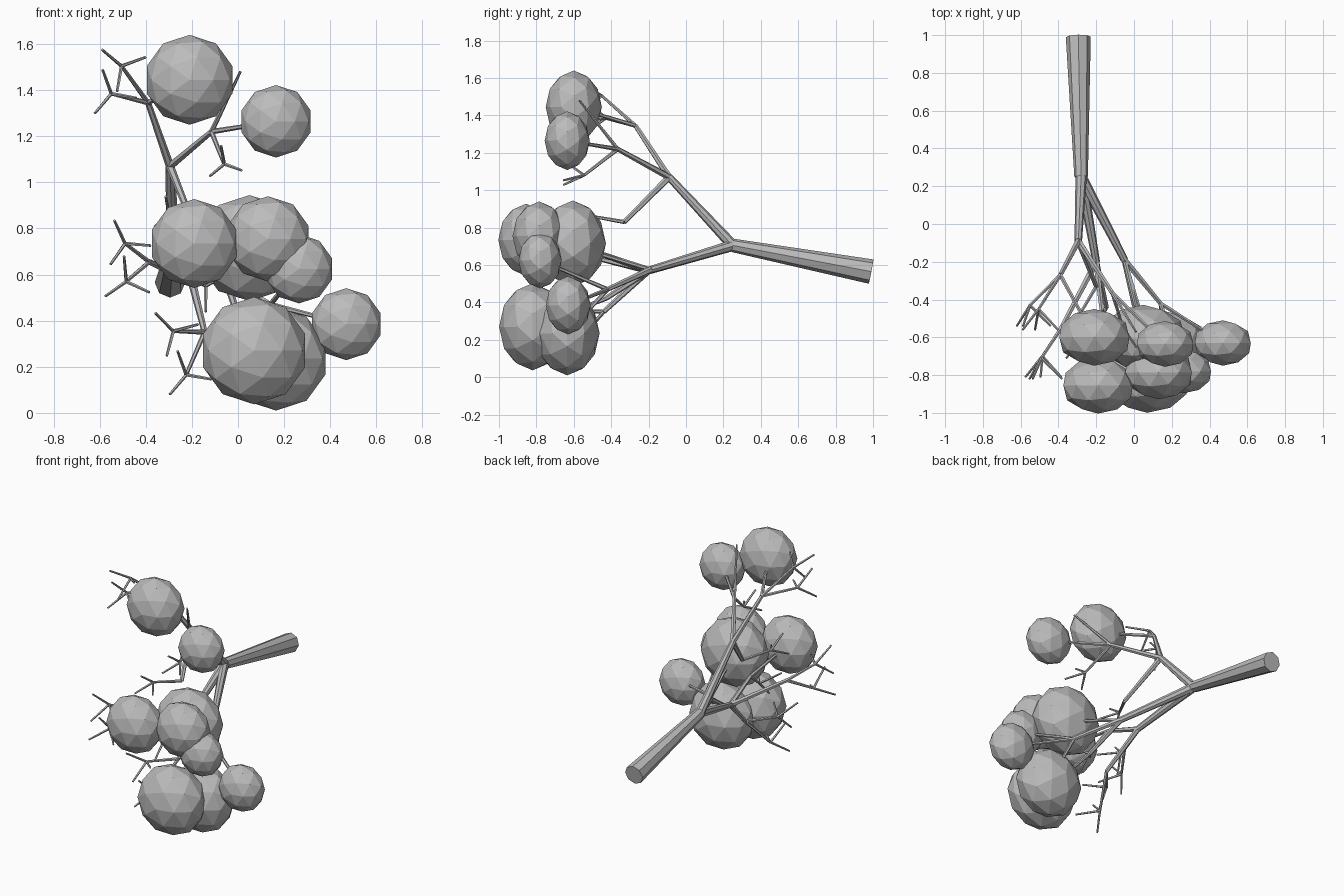
import bpy
import bmesh
from math import cos, sin, radians
from mathutils import Matrix, Vector

old = bpy.data.objects.get("Cube")
if old:
    bpy.data.objects.remove(old, do_unlink=True)

grey = bpy.data.materials.new("plain grey")
grey.use_nodes = True
colour = (0.5, 0.5, 0.5, 1)
grey.diffuse_color = colour
grey.node_tree.nodes["Principled BSDF"].inputs["Base Color"].default_value = colour


def add_object(name, bm):
    mesh = bpy.data.meshes.new(name)
    bm.to_mesh(mesh)
    bm.free()
    mesh.materials.append(grey)
    obj = bpy.data.objects.new(name, mesh)
    bpy.context.collection.objects.link(obj)
    return obj


def tube(bm, start, end, r_start, r_end, sides=6):
    """Tapered straight limb between two points."""
    start, end = Vector(start), Vector(end)
    axis = end - start
    turn = axis.to_track_quat("Z", "Y").to_matrix().to_4x4()
    place = Matrix.Translation((start + end) / 2) @ turn
    bmesh.ops.create_cone(bm, cap_ends=True, segments=sides, radius1=r_start,
                          radius2=r_end, depth=axis.length, matrix=place)


def limb(name, start, end, r_start, r_end, sides=6):
    bm = bmesh.new()
    tube(bm, start, end, r_start, r_end, sides)
    add_object(name, bm)


def twig(name, start, knot, roll, spread=0.11):
    """Bare twig that splits into three tips fanned around the growth axis."""
    bm = bmesh.new()
    tube(bm, start, knot, 0.011, 0.008)
    for k in range(3):
        a = radians(roll + 120 * k)
        tip = Vector(knot) + Vector((spread * cos(a), -0.11, spread * sin(a)))
        tube(bm, knot, tip, 0.008, 0.006, 5)
    add_object(name, bm)


def leaf_ball(name, centre, radius):
    """Faceted ball, squashed along the growth axis."""
    bm = bmesh.new()
    place = (Matrix.Translation(centre) @ Matrix.Rotation(radians(90), 4, "X")
             @ Matrix.Diagonal((radius, radius, radius * 0.77, 1)))
    bmesh.ops.create_icosphere(bm, subdivisions=2, radius=1, matrix=place)
    add_object(name, bm)


# Trunk and the three main limbs
fork = (-0.28, 0.25, 0.705)
upper = (-0.295, -0.09, 1.07)
lower = (-0.05, -0.19, 0.575)
middle = (-0.2, -0.2, 0.57)
limb("trunk", (-0.295, 0.99, 0.565), fork, 0.066, 0.036, 8)
limb("upper_limb", fork, upper, 0.03, 0.02, 8)
limb("lower_limb", fork, lower, 0.03, 0.02, 8)
limb("middle_limb", fork, middle, 0.03, 0.02, 8)

# Secondary branches
upper_out = (-0.39, -0.27, 1.345)
upper_in = (-0.115, -0.365, 1.22)
upper_low = (-0.2, -0.33, 0.83)
middle_out = (-0.385, -0.55, 0.655)
middle_low = (-0.145, -0.44, 0.35)
middle_in = (-0.17, -0.46, 0.66)
lower_out = (0.14, -0.42, 0.47)
lower_in = (0, -0.43, 0.42)
for name, start, end in (
        ("upper_outer", upper, upper_out), ("upper_inner", upper, upper_in),
        ("upper_drooping", upper, upper_low), ("middle_outer", middle, middle_out),
        ("middle_drooping", middle, middle_low), ("middle_inner", middle, middle_in),
        ("lower_outer", lower, lower_out), ("lower_inner", lower, lower_in)):
    limb(name + "_branch", start, end, 0.018, 0.013)

# Leaf balls, each carried by a thin stem
for name, root, centre, radius in (
        ("top", upper_out, (-0.21, -0.6, 1.445), 0.195),
        ("top_side", upper_in, (0.165, -0.635, 1.265), 0.157),
        ("mid_right", middle_in, (-0.19, -0.855, 0.735), 0.193),
        ("mid_front", lower, (0.13, -0.785, 0.755), 0.185),
        ("mid_left", lower_out, (0.265, -0.78, 0.625), 0.15),
        ("mid_back", lower, (0.05, -0.605, 0.715), 0.23),
        ("low_front", lower_in, (0.07, -0.82, 0.27), 0.233),
        ("low_back", lower_out, (0.165, -0.635, 0.235), 0.225),
        ("low_side", lower_out, (0.47, -0.63, 0.385), 0.156)):
    limb(name + "_stem", root, centre, 0.012, 0.008)
    leaf_ball(name + "_leaf_ball", centre, radius)

# Bare twigs
for name, root, knot, roll in (
        ("top_outer", upper_out, (-0.55, -0.43, 1.385), -10),
        ("top_upper", upper_out, (-0.505, -0.45, 1.505), 20),
        ("top_hanging", upper_in, (-0.06, -0.545, 1.08), -20),
        ("mid_lower", middle_out, (-0.485, -0.7, 0.57), -25),
        ("mid_upper", middle_out, (-0.49, -0.71, 0.735), -5),
        ("low_outer", middle_low, (-0.28, -0.6, 0.355), 15),
        ("low_under", middle_low, (-0.225, -0.6, 0.165), -10),
        ("inner_outer", upper_low, (-0.3, -0.5, 0.86), -20),
        ("inner_lower", middle_in, (-0.14, -0.6, 0.55), 30)):
    spread = 0.08 if name in ("top_hanging", "inner_outer") else 0.11
    twig(name + "_twig", root, knot, roll, spread)
limb("top_inner_twig", upper_in, (0.01, -0.57, 1.48), 0.011, 0.006)
